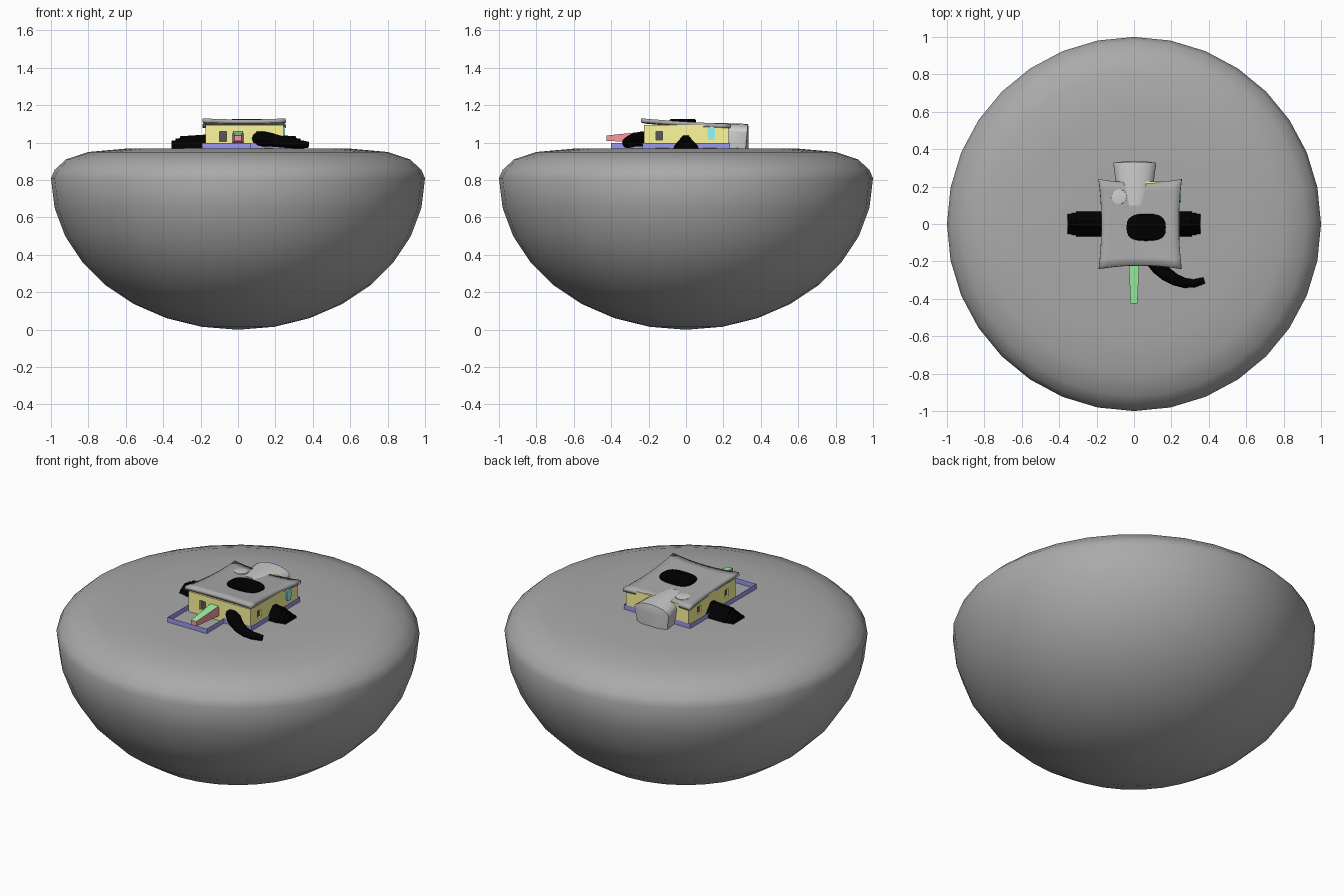
import bpy, bmesh, math
from mathutils import Vector

if "Cube" in bpy.data.objects:
    bpy.data.objects.remove(bpy.data.objects["Cube"])


def mat(name, col):
    m = bpy.data.materials.new(name)
    m.diffuse_color = (*col, 1)
    m.use_nodes = True
    m.node_tree.nodes["Principled BSDF"].inputs["Base Color"].default_value = m.diffuse_color
    return m


STONE = mat("dark_grey", (0.4, 0.4, 0.4))
SHADE = mat("shadow_grey", (0.1, 0.09, 0.1))
YELLOW = mat("yellow", (1.0, 0.95, 0.33))
BLUE = mat("blue", (0.32, 0.32, 0.85))
BLACK = mat("black", (0.0, 0.0, 0.0))
GREEN = mat("green", (0.33, 0.92, 0.35))
PINK = mat("pink", (0.95, 0.32, 0.34))
PURPLE = mat("purple", (0.4, 0.15, 0.45))
CYAN = mat("cyan", (0.3, 0.95, 0.92))


def mesh(name, verts, faces, *mats, smooth=0):
    me = bpy.data.meshes.new(name)
    me.from_pydata(verts, [], faces)
    bm = bmesh.new()
    bm.from_mesh(me)
    bmesh.ops.recalc_face_normals(bm, faces=bm.faces)
    bm.to_mesh(me)
    bm.free()
    ob = bpy.data.objects.new(name, me)
    bpy.context.collection.objects.link(ob)
    for m in mats:
        me.materials.append(m)
    if smooth:
        bpy.ops.object.select_all(action='DESELECT')
        ob.select_set(True)
        bpy.context.view_layer.objects.active = ob
        bpy.ops.object.shade_smooth_by_angle(angle=math.radians(smooth))
    return ob


def loft(name, rings, *mats, smooth=0):
    """Skin closed rings of equal length and cap both ends."""
    n = len(rings[0])
    verts = [p for r in rings for p in r]
    faces = [(k * n + i, k * n + (i + 1) % n, (k + 1) * n + (i + 1) % n, (k + 1) * n + i)
             for k in range(len(rings) - 1) for i in range(n)]
    faces += [tuple(range(n)), tuple(range(len(verts) - n, len(verts)))]
    return mesh(name, verts, faces, *mats, smooth=smooth)


def rect(x0, x1, y0, y1, z):
    return [(x0, y0, z), (x1, y0, z), (x1, y1, z), (x0, y1, z)]


def box(name, x0, x1, y0, y1, z0, z1, *mats):
    return loft(name, [rect(x0, x1, y0, y1, z0), rect(x0, x1, y0, y1, z1)], *mats)


def rounded(cx, cy, rx, ry, power, n):
    """Superellipse outline."""
    pts = [(math.cos(2 * math.pi * i / n), math.sin(2 * math.pi * i / n)) for i in range(n)]
    return [(cx + rx * math.copysign(abs(c) ** power, c), cy + ry * math.copysign(abs(s) ** power, s))
            for c, s in pts]


# Bowl-shaped ground: round underside, shallow rounded rim, flat top
N = 32
prof = [(math.sin(k * math.pi / 16), 0.81 * (1 - math.cos(k * math.pi / 16))) for k in range(1, 9)]
prof += [(0.98, 0.855), (0.92, 0.91), (0.8, 0.95), (0.6, 0.968), (0.3, 0.97)]
rings = [[(r * math.cos(2 * math.pi * i / N), r * math.sin(2 * math.pi * i / N), z)
          for i in range(N)] for r, z in [(0.004, 0)] + prof]
loft("ground_bowl", rings, STONE, smooth=60)

# House walls, hollowed and pierced by door and windows, with a dark interior
walls = box("house_walls", -0.175, 0.243, -0.225, 0.228, 0.972, 1.095, YELLOW)
cuts = [(-0.163, 0.231, -0.213, 0.216, 0.9, 1.2),
        (-0.03, 0.03, -0.3, -0.18, 0.998, 1.05),
        (-0.1, -0.062, -0.3, -0.18, 1.005, 1.06),
        (0.1, 0.14, -0.3, -0.18, 1.005, 1.06),
        (0.2, 0.3, -0.16, -0.125, 1.015, 1.06),
        (-0.25, -0.14, -0.16, -0.125, 1.015, 1.06),
        (-0.25, -0.14, 0.105, 0.14, 1.015, 1.06)]
for c in cuts:
    cutter = box("cutter", *c)
    mod = walls.modifiers.new("cut", 'BOOLEAN')
    mod.object = cutter
    mod.solver = 'EXACT'
    bpy.ops.object.select_all(action='DESELECT')
    bpy.context.view_layer.objects.active = walls
    walls.select_set(True)
    bpy.ops.object.modifier_apply(modifier=mod.name)
    bpy.data.objects.remove(cutter)
box("dark_interior", -0.16, 0.228, -0.204, 0.213, 0.972, 1.07, SHADE)

# Blue plinth strip around the house and the front yard
path = [(-0.193, 0.235), (-0.193, -0.4), (0.07, -0.4), (0.07, -0.232), (0.252, -0.232), (0.252, 0.235)]
n = len(path)
mesh("yard_edging", [(x, y, z) for z in (0.968, 0.999) for x, y in path],
     [(i, (i + 1) % n, (i + 1) % n + n, i + n) for i in range(n)], BLUE)

# Door panel and side window pane
box("door_panel", -0.035, 0.035, -0.212, -0.206, 0.99, 1.055, PURPLE)
pane = rounded(0.135, 1.05, 0.021, 0.036, 0.6, 16)
loft("side_window", [[(x, a, b) for a, b in pane] for x in (0.24, 0.25)], CYAN)

# Tapered tongue in front of the door: green top, pink sides
tongue = loft("door_tongue", [
    [(-0.018, -0.425, 1.01), (0.018, -0.425, 1.01), (0.018, -0.425, 1.038), (-0.018, -0.425, 1.038)],
    [(-0.028, -0.215, 0.998), (0.028, -0.215, 0.998), (0.028, -0.215, 1.06), (-0.028, -0.215, 1.06)]],
    PINK, GREEN)
for p in tongue.data.polygons:
    p.material_index = 1 if p.normal.z > 0.8 else 0

# Sagging roof with concave edges
G = 10
rv = []
for j in range(G + 1):
    for i in range(G + 1):
        u, v = 2 * i / G - 1, 2 * j / G - 1
        rv.append((0.033 + u * 0.222 * (1 - 0.07 * (1 - v * v)),
                   v * 0.24 * (1 - 0.08 * (1 - u * u)),
                   1.106 - 0.015 * v + 0.003 * v * v + 0.006 * u * u))
roof = mesh("roof", rv, [(j * (G + 1) + i, j * (G + 1) + i + 1, (j + 1) * (G + 1) + i + 1, (j + 1) * (G + 1) + i)
                         for j in range(G) for i in range(G)], STONE, smooth=40)
sol = roof.modifiers.new("thick", 'SOLIDIFY')
sol.thickness = 0.022
sol.offset = -1

# Dark pad and pale patch on the roof
pad = rounded(0, 0, 0.105, 0.072, 0.7, 24)
loft("roof_pad", [[(0.065 + x * s, -0.018 + y * s, z) for x, y in pad]
                  for s, z in ((1, 1.095), (1, 1.119), (0.9, 1.126))], BLACK, smooth=40)
patch = rounded(0, 0, 0.042, 0.042, 1, 14)
loft("roof_patch", [[(-0.08 + x * s, 0.145 + y * s, z - 0.05 * y) for x, y in patch]
                    for s, z in ((1, 1.09), (0.95, 1.102), (0.6, 1.104))], smooth=40)

# Arched annex at the back, its crown poking through the roof
arch = [(-0.1, 0.968)] + [(-0.115 * math.cos(a * math.pi / 8), 1.055 + 0.043 * math.sin(a * math.pi / 8))
                          for a in range(9)] + [(0.1, 0.968)]
loft("back_annex", [[(0.004 + x * s, y + b * (z - 0.968) * 0.1, z + (dz if z > 1 else 0)) for x, z in arch]
                    for s, y, b, dz in ((0.6, 0.1, 0, 0.0075), (0.88, 0.22, 0, 0.006),
                                        (1, 0.318, 1, 0.002), (0.55, 0.334, 0, -0.01))], smooth=35)

# Dark stepped ridges left and right of the house
for side, s in (("left", -1), ("right", 1)):
    for k, (x0, x1, w, h) in enumerate([(0.16, 0.31, 0.068, 0.074), (0.2, 0.335, 0.06, 0.062),
                                        (0.25, 0.355, 0.055, 0.05)]):
        sec = [(-w, 0.967), (w, 0.967), (w * 0.9, 0.985), (w * 0.2, 0.97 + h),
               (-w * 0.2, 0.97 + h), (-w * 0.9, 0.985)]
        loft(f"{side}_ridge_{k}", [[(s * x, y, z - d) if z > 0.99 else (s * x, y, z) for y, z in sec]
                                   for x, d in ((x0, 0), (x1, 0.01))], BLACK)

# Dark curved trunk sweeping from the front wall to the right
stations = [(0.10, -0.19, 1.022, 0.042), (0.135, -0.235, 1.02, 0.04), (0.175, -0.27, 1.016, 0.037),
            (0.22, -0.298, 1.007, 0.032), (0.27, -0.315, 1.0, 0.027), (0.32, -0.318, 0.994, 0.022),
            (0.375, -0.302, 0.988, 0.017)]
pts = [Vector(p[:3]) for p in stations]
rings = []
for k, p in enumerate(pts):
    t = (pts[min(k + 1, len(pts) - 1)] - pts[max(k - 1, 0)]).normalized()
    side = t.cross(Vector((0, 0, 1))).normalized()
    up = side.cross(t)
    r = stations[k][3]
    rings.append([tuple(p + side * r * math.cos(a * math.pi / 6) + up * r * math.sin(a * math.pi / 6))
                  for a in range(12)])
loft("front_trunk", rings, BLACK, smooth=50)
